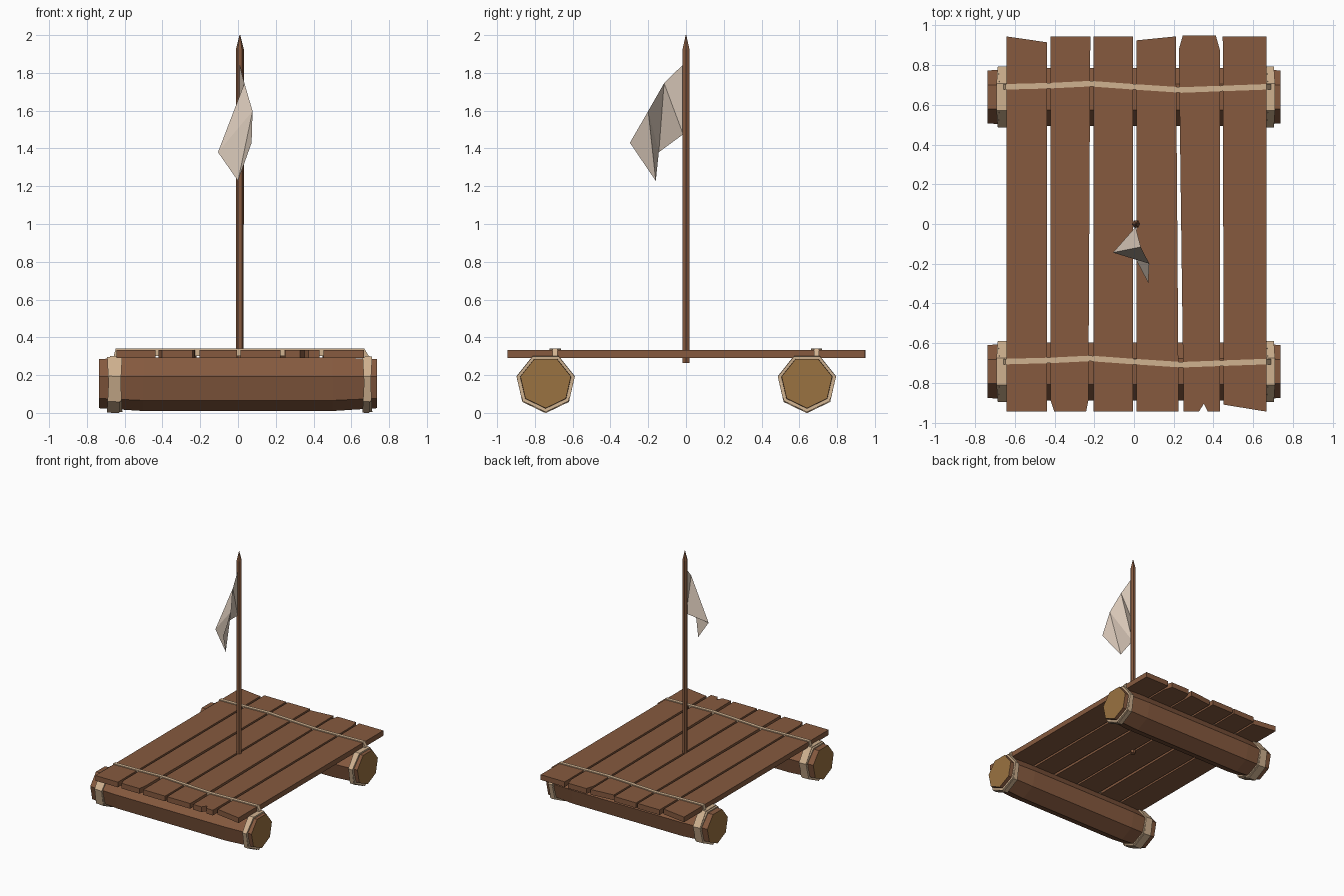
import bpy, bmesh, math
from mathutils import Matrix, Vector

if "Cube" in bpy.data.objects:
    bpy.data.objects.remove(bpy.data.objects["Cube"])


def material(name, r, g, b):
    lin = [((c / 255 + 0.055) / 1.055) ** 2.4 for c in (r, g, b)]
    m = bpy.data.materials.new(name)
    m.diffuse_color = (*lin, 1)
    m.use_nodes = True
    m.node_tree.nodes["Principled BSDF"].inputs["Base Color"].default_value = m.diffuse_color
    return m


WOOD = material("brown wood", 134, 90, 63)
CUT = material("cut wood end", 154, 114, 65)
ROPE = material("tan rope", 208, 178, 144)
CLOTH = material("pale cloth", 223, 206, 190)


def finish(name, bm, *mats, solid=True):
    if solid:
        bmesh.ops.recalc_face_normals(bm, faces=bm.faces)
    me = bpy.data.meshes.new(name)
    bm.to_mesh(me)
    bm.free()
    for m in mats:
        me.materials.append(m)
    ob = bpy.data.objects.new(name, me)
    bpy.context.collection.objects.link(ob)
    return ob


def loft(bm, rings):
    """Skin a list of vertex rings and close both ends."""
    vs = [[bm.verts.new(p) for p in r] for r in rings]
    n = len(vs[0])
    for a, b in zip(vs, vs[1:]):
        for i in range(n):
            j = (i + 1) % n
            bm.faces.new((a[i], a[j], b[j], b[i]))
    bm.faces.new(vs[0])
    bm.faces.new(vs[-1])


def hept(x, y, z, r):
    """Seven-sided ring across the x axis, corner pointing down."""
    return [Vector((x, y + r * math.cos(a), z + r * math.sin(a)))
            for a in (-math.pi / 2 + k * math.tau / 7 for k in range(7))]


# Float logs with pale cut ends, and lashings around both ends
for tag, y in (("front", -0.743), ("back", 0.64)):
    bm = bmesh.new()
    loft(bm, [hept(-0.737, y, 0.162, 0.137), hept(-0.5, y, 0.159, 0.149),
              hept(0.5, y, 0.159, 0.149), hept(0.737, y, 0.162, 0.137)])
    log = finish(tag + "_log", bm, WOOD, CUT)
    for p in log.data.polygons:
        p.material_index = int(abs(p.normal.x) > 0.9)

    for side, x, w in (("left", -0.653, 0.065), ("right", 0.685, 0.036)):
        bm = bmesh.new()
        for tilt in (-3, 3):
            rot = Matrix.Rotation(math.radians(tilt), 3, 'Y')
            c = Vector((x, y, 0.158))
            r = 0.158 if tilt > 0 else 0.155
            loft(bm, [[c + rot @ (p - c) for p in hept(x + s * w / 2, y, 0.158, r)]
                      for s in (-1, 1)])
        finish(f"{tag}_{side}_lashing", bm, ROPE)

# Deck boards: outlines with uneven or chipped ends
T = 0.945
boards = [
    [(-.643, -T), (-.437, -T), (-.437, .915), (-.643, T)],
    [(-.42, -.89), (-.402, -T), (-.241, -T), (-.23, -.89), (-.22, T), (-.42, T)],
    [(-.205, -T), (-.005, -T), (-.005, T), (-.205, T)],
    [(.012, -T), (.225, -T), (.211, T), (.012, .925)],
    [(.25, -T), (.327, -T), (.352, -.905), (.372, -T), (.432, -T),
     (.432, .88), (.412, T + .005), (.246, T + .005), (.226, .88)],
    [(.452, -.91), (.667, -T), (.667, T), (.447, T)],
]
for i, outline in enumerate(boards):
    bm = bmesh.new()
    loft(bm, [[(x, y, z) for x, y in outline] for z in (0.291, 0.334)])
    finish(f"deck_board_{i + 1}", bm, WOOD)

# Wavy ropes across the deck, bent down at the ends to the lashings
for tag, y0 in (("front", -0.693), ("back", 0.691)):
    path = [(-.657, 0, .292, .305), (-.647, 0, .30, .341), (-.42, .006, .30, .341),
            (-.22, .016, .30, .341), (0, 0, .30, .341), (.24, -.016, .30, .341),
            (.45, -.008, .30, .341), (.668, 0, .30, .341), (.69, 0, .29, .305)]
    bm = bmesh.new()
    loft(bm, [[(x, y0 + dy - .014, lo), (x, y0 + dy + .014, lo),
               (x, y0 + dy + .014, hi), (x, y0 + dy - .014, hi)]
              for x, dy, lo, hi in path])
    finish(tag + "_deck_rope", bm, ROPE)

# Mast with a pointed tip
bm = bmesh.new()
loft(bm, [[(0.01 + r * math.cos(k * math.tau / 6), r * math.sin(k * math.tau / 6), z)
           for k in range(6)]
          for z, r in ((0.265, .02), (1.925, .021), (2.0, .002))])
finish("mast", bm, WOOD)

# Drooping folded flag
bm = bmesh.new()
A, B, C, D, E, F, G = [bm.verts.new(p) for p in (
    (.008, -.015, 1.845), (.034, -.116, 1.745), (.077, -.20, 1.598),
    (.072, -.297, 1.43), (0, -.16, 1.228), (-.106, -.144, 1.38), (.008, -.015, 1.475))]
for f in ((A, G, B), (B, G, F), (B, F, C), (C, F, E), (C, E, D)):
    bm.faces.new(f)
finish("flag", bm, CLOTH, solid=False)
